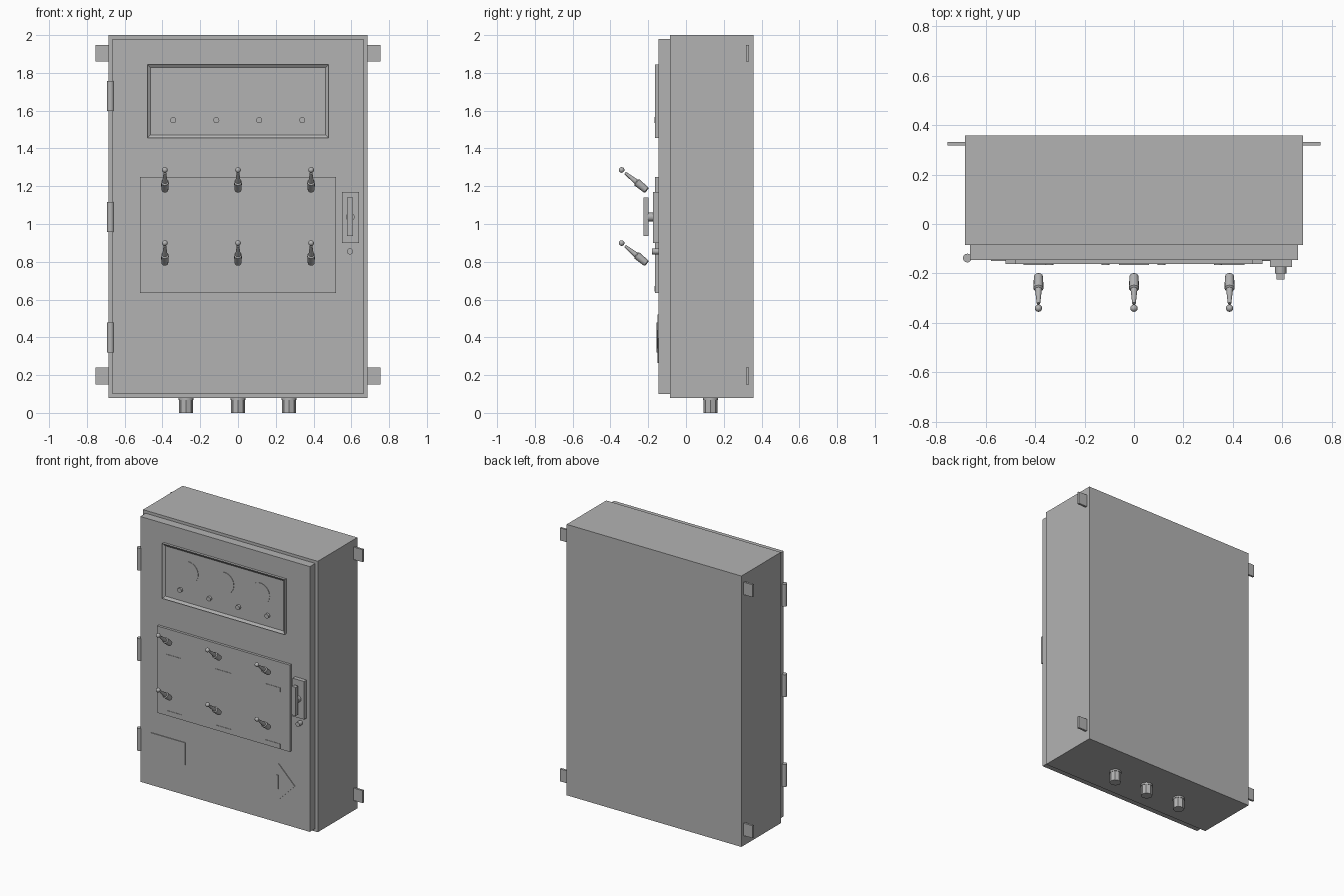
import bpy, bmesh, math
from mathutils import Vector

cube = bpy.data.objects.get("Cube")
if cube:
    bpy.data.objects.remove(cube, do_unlink=True)

grey = bpy.data.materials.new("grey_metal")
grey.use_nodes = True
color = (0.45, 0.45, 0.45, 1)
grey.diffuse_color = color
grey.node_tree.nodes["Principled BSDF"].inputs["Base Color"].default_value = color


def finish(name, bm, smooth=False):
    bmesh.ops.recalc_face_normals(bm, faces=bm.faces)
    mesh = bpy.data.meshes.new(name)
    bm.to_mesh(mesh)
    bm.free()
    mesh.materials.append(grey)
    ob = bpy.data.objects.new(name, mesh)
    bpy.context.collection.objects.link(ob)
    if smooth:
        bpy.ops.object.select_all(action="DESELECT")
        ob.select_set(True)
        bpy.context.view_layer.objects.active = ob
        bpy.ops.object.shade_smooth_by_angle(angle=math.radians(40))
    return ob


def box(name, x, y, z):
    """Box from (low, high) pairs."""
    bm = bmesh.new()
    bmesh.ops.create_cube(bm, size=1)
    for v in bm.verts:
        v.co = [lo + (c + 0.5) * (hi - lo) for c, (lo, hi) in zip(v.co, (x, y, z))]
    return finish(name, bm)


def turned(name, start, end, profile, sides=16, smooth=True):
    """Solid of revolution along start-end; profile holds (fraction, radius)."""
    start, end = Vector(start), Vector(end)
    axis = end - start
    rot = axis.to_track_quat("Z", "Y")
    bm = bmesh.new()
    rings = []
    for t, r in profile:
        rings.append([bm.verts.new(start + axis * t + rot @ Vector((
            r * math.cos(math.tau * i / sides), r * math.sin(math.tau * i / sides), 0)))
            for i in range(sides)])
    for a, b in zip(rings, rings[1:]):
        for i in range(sides):
            j = (i + 1) % sides
            bm.faces.new((a[i], a[j], b[j], b[i]))
    bm.faces.new(rings[0])
    bm.faces.new(rings[-1])
    return finish(name, bm, smooth)


def rod(name, start, end, r, sides=16, smooth=True):
    return turned(name, start, end, [(0, r), (1, r)], sides, smooth)


DOOR = -0.145
PANEL = -0.163

# Enclosure and door
box("cabinet_body", (-0.685, 0.685), (-0.085, 0.358), (0.08, 2))
box("door", (-0.665, 0.665), (DOOR, -0.085), (0.1, 1.98))

# Hinges on the right edge
for z in (0.4, 1.037, 1.678):
    rod("hinge", (-0.675, -0.138, z - 0.079), (-0.675, -0.138, z + 0.079), 0.018, 12)

# Wall brackets
for s in (-1, 1):
    for z in (0.195, 1.903):
        box("wall_bracket", sorted((s * 0.685, s * 0.755)), (0.318, 0.333),
            (z - 0.044, z + 0.044))

# Cable glands below
for x in (-0.275, 0, 0.27):
    rod("cable_gland", (x, 0.13, 0), (x, 0.13, 0.08), 0.038, 8, False)
    rod("gland_collar", (x, 0.13, 0.068), (x, 0.13, 0.081), 0.04)

# Instrument frame with recessed window
bm = bmesh.new()
bmesh.ops.create_cube(bm, size=1)
for v in bm.verts:
    v.co = (v.co.x * 0.96, -0.154 + v.co.y * 0.018, 1.65 + v.co.z * 0.39)
bm.normal_update()
front = [f for f in bm.faces if f.normal.y < -0.9]
bmesh.ops.inset_region(bm, faces=front, thickness=0.024)
for v in front[0].verts:
    v.co.y = -0.151
finish("instrument_frame", bm)

# Gauges and indicator knobs
for x in (-0.28, 0, 0.28):
    rod("gauge_disc", (x, -0.15, 1.69), (x, -0.154, 1.69), 0.075, 32)
for x in (-0.343, -0.115, 0.112, 0.34):
    rod("indicator_knob", (x, -0.15, 1.55), (x, -0.167, 1.55), 0.016)

# Switch panel, toggles and their labels
box("switch_panel", (-0.52, 0.52), (PANEL, DOOR), (0.635, 1.25))
lever = [(0, 0.013), (0.03, 0.018), (0.4, 0.021), (0.43, 0.014), (0.86, 0.007)]
for x in (-0.387, 0, 0.387):
    for z in (0.79, 1.177):
        tip = Vector((x, -0.341, z + 0.109))
        turned("toggle_lever", (x, -0.207, z), tip, lever, 12)
        bm = bmesh.new()
        bmesh.ops.create_uvsphere(bm, u_segments=12, v_segments=8, radius=0.015)
        bmesh.ops.translate(bm, vec=tip, verts=bm.verts)
        finish("toggle_ball", bm, True)
    for z in (0.642, 1.04):
        box("switch_label", (x - 0.06, x + 0.06), (PANEL - 0.003, PANEL), (z, z + 0.03))

# Door handle and lock
box("handle_plate", (0.55, 0.64), (-0.174, DOOR), (0.9, 1.17))
rod("handle_shaft", (0.594, -0.174, 1.037), (0.594, -0.2, 1.037), 0.023)
box("handle_grip", (0.577, 0.61), (-0.225, -0.198), (0.937, 1.14))
rod("door_lock", (0.593, DOOR, 0.855), (0.593, -0.18, 0.855), 0.016)

# Name plate and diamond warning plate
box("name_plate", (-0.58, -0.31), (DOOR - 0.005, DOOR), (0.315, 0.472))
rod("warning_plate", (0.422, DOOR, 0.393), (0.422, DOOR - 0.005, 0.393), 0.128, 4, False)
box("warning_mark", (0.405, 0.422), (-0.153, -0.15), (0.34, 0.44))
